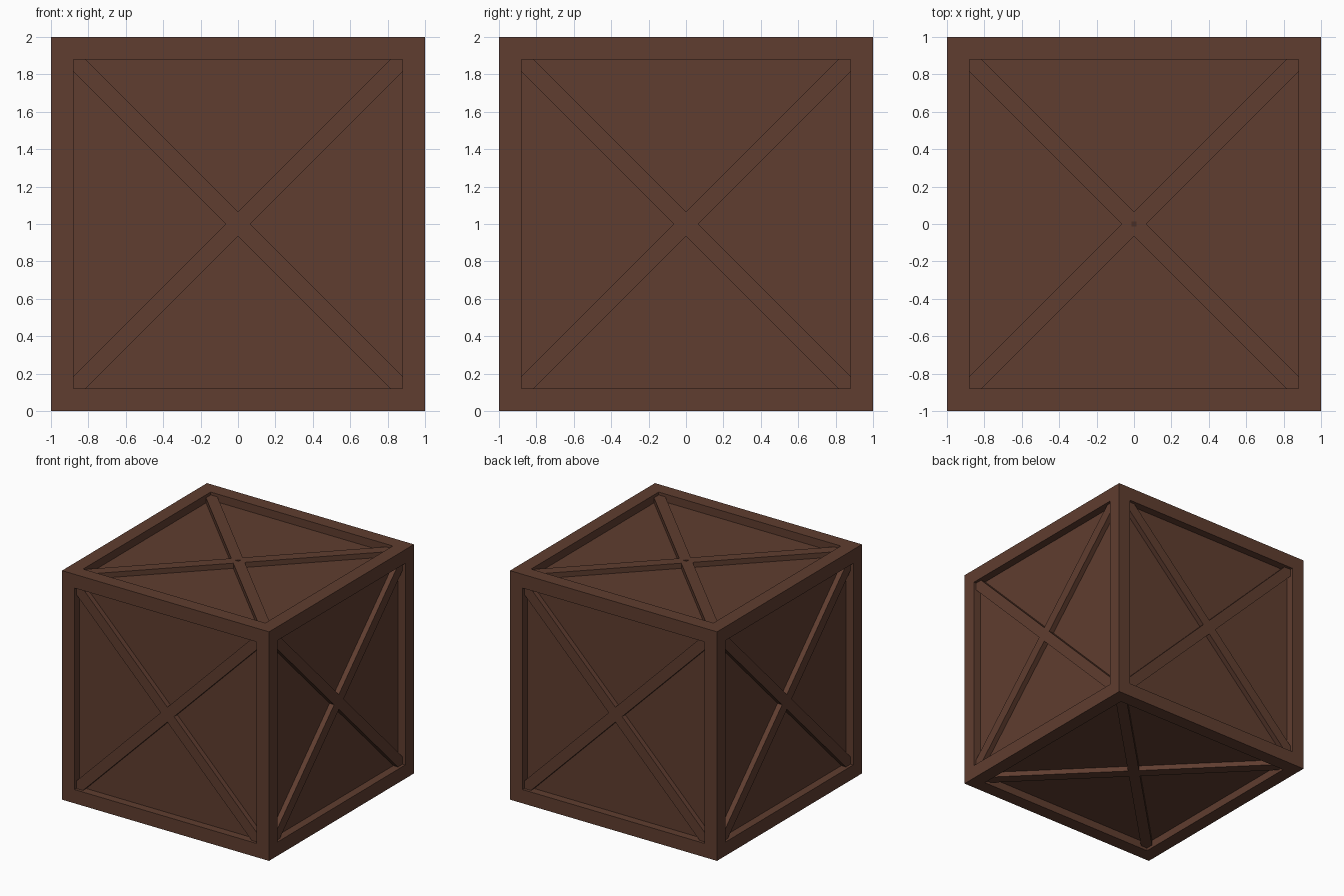
import bpy
import math
from mathutils import Matrix, Vector

if "Cube" in bpy.data.objects:
    bpy.data.objects.remove(bpy.data.objects["Cube"])

FRAME = 0.12      # width of the frame bars
PANEL_IN = 0.07   # how far the panels are set back
BRACE_IN = 0.025  # how far the braces are set back
BRACE_W = 0.092   # width of a brace

wood = bpy.data.materials.new("brown wood")
wood.diffuse_color = (0.115, 0.047, 0.029, 1)
wood.use_nodes = True
wood.node_tree.nodes["Principled BSDF"].inputs["Base Color"].default_value = wood.diffuse_color
dark = bpy.data.materials.new("dark brown wood")
dark.diffuse_color = (0.07, 0.028, 0.018, 1)
dark.use_nodes = True
dark.node_tree.nodes["Principled BSDF"].inputs["Base Color"].default_value = dark.diffuse_color
centre = Matrix.Translation((0, 0, 1))


def add_mesh(name, verts, faces, matrix, mat=wood):
    mesh = bpy.data.meshes.new(name)
    mesh.from_pydata([matrix @ Vector(v) for v in verts], [], faces)
    mesh.materials.append(mat)
    obj = bpy.data.objects.new(name, mesh)
    bpy.context.collection.objects.link(obj)


def prism(name, outline, z0, z1, matrix, mat=wood):
    """Extrude a counter-clockwise outline from z0 to z1."""
    n = len(outline)
    verts = [(x, y, z) for z in (z0, z1) for x, y in outline]
    faces = [tuple(range(n))[::-1], tuple(range(n, 2 * n))]
    faces += [(i, (i + 1) % n, n + (i + 1) % n, n + i) for i in range(n)]
    add_mesh(name, verts, faces, matrix, mat)


def square(r):
    return [(-r, -r), (r, -r), (r, r), (-r, r)]


def side_frame(name, matrix):
    """Flat square ring with walls going in to the panel."""
    a, b = 1.0, 1.0 - FRAME
    verts = [(x, y, 1) for x, y in square(a)]
    verts += [(x, y, 1) for x, y in square(b)]
    verts += [(x, y, 1 - PANEL_IN) for x, y in square(b)]
    faces = []
    for i in range(4):
        j = (i + 1) % 4
        faces += [(i, j, 4 + j, 4 + i), (4 + i, 4 + j, 8 + j, 8 + i)]
    add_mesh(name, verts, faces, matrix)


# Cross brace outline: four arms meeting in a mitred X, trimmed to the frame
b = 1 - FRAME
k = BRACE_W / math.sqrt(2)
arm = [(k, 0), (b, b - k), (b, b), (b - k, b)]
cross = [Matrix.Rotation(i * math.pi / 2, 2) @ Vector(p) for i in range(4) for p in arm]

# Six sides, each turned out from the centre of the crate
sides = {
    "top": Matrix.Identity(4),
    "bottom": Matrix.Rotation(math.pi, 4, 'X'),
    "front": Matrix.Rotation(math.pi / 2, 4, 'X'),
    "back": Matrix.Rotation(-math.pi / 2, 4, 'X'),
    "right": Matrix.Rotation(math.pi / 2, 4, 'Y'),
    "left": Matrix.Rotation(-math.pi / 2, 4, 'Y'),
}
for side, turn in sides.items():
    matrix = centre @ turn
    side_frame(side + "_frame", matrix)
    prism(side + "_brace", cross, 1 - PANEL_IN, 1 - BRACE_IN, matrix)

# Inner box that shows as the recessed panels
r = 1 - PANEL_IN
prism("panels", square(r), -r, r, centre)

# Small peg where the top braces cross
prism("top_peg", square(0.014), 1 - BRACE_IN, 1 - BRACE_IN + 0.004, centre, dark)
